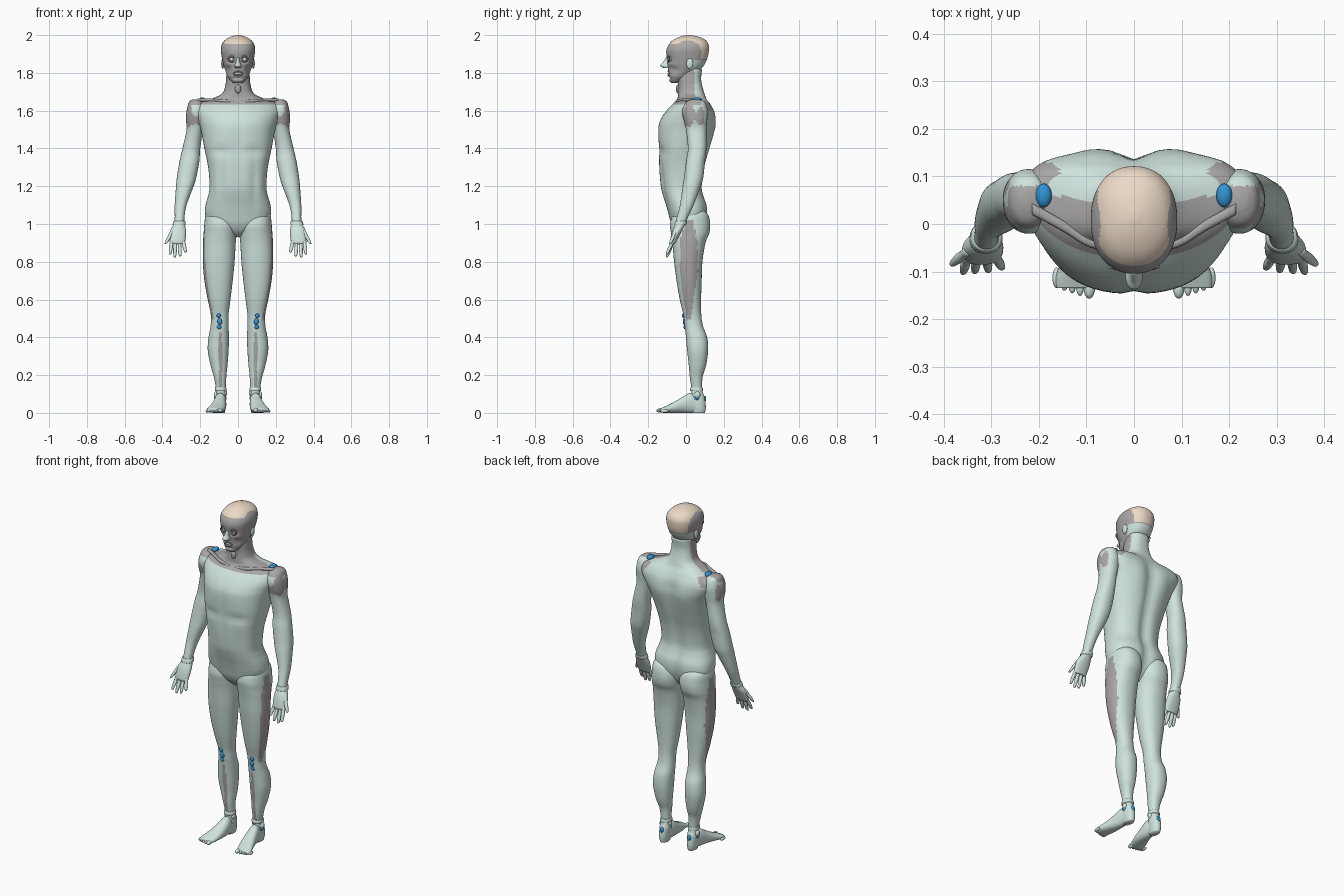
import bpy, bmesh, math
from mathutils import Matrix, Vector


def material(name, rgb):
    m = bpy.data.materials.new(name)
    m.diffuse_color = (*rgb, 1)
    return m


PALE = material("pale_tissue", (0.63, 0.77, 0.73))
GREY = material("grey_tissue", (0.40, 0.38, 0.38))
BEIGE = material("scalp_beige", (0.84, 0.70, 0.57))
BLUE = material("bursa_blue", (0.03, 0.30, 0.65))
MATS = [PALE, GREY, BEIGE, BLUE]


def finish(name, bm, mat, mirror=False, paint=None, warp=None):
    """Turn a bmesh into a smooth object; paint(c) picks a material per face."""
    if warp:
        for v in bm.verts:
            v.co = warp(v.co.copy())
    bmesh.ops.recalc_face_normals(bm, faces=bm.faces)
    used = [mat]
    for f in bm.faces:
        f.smooth = True
        m = paint(f.calc_center_median()) if paint else mat
        if m not in used:
            used.append(m)
        f.material_index = used.index(m)
    me = bpy.data.meshes.new(name)
    bm.to_mesh(me)
    bm.free()
    for m in used:
        me.materials.append(m)
    ob = bpy.data.objects.new(name, me)
    bpy.context.collection.objects.link(ob)
    if mirror:
        ob.modifiers.new("mirror", "MIRROR").use_mirror_merge = False
    return ob


def spline(rows, steps):
    out = []
    for i in range(len(rows) - 1):
        p0, p1, p2, p3 = (rows[max(0, min(len(rows) - 1, i + k))] for k in (-1, 0, 1, 2))
        for s in range(steps):
            t = s / steps
            out.append([0.5 * (2*b + (c - a)*t + (2*a - 5*b + 4*c - d)*t*t + (3*b - a - 3*c + d)*t**3)
                        for a, b, c, d in zip(p0, p1, p2, p3)])
    return out + [list(rows[-1])]


def loft(name, rows, mat, axis="z", n=40, steps=5, power=2.2, **kw):
    """Rings given as (station, a0, a1, b0, b1): rounded section inside those bounds."""
    bm = bmesh.new()
    rings = []
    for t, a0, a1, b0, b1 in spline(rows, steps):
        ring = []
        for k in range(n):
            ang = 2 * math.pi * k / n
            c, s = math.cos(ang), math.sin(ang)
            a = (a0 + a1)/2 + (a1 - a0)/2 * math.copysign(abs(c)**(2/power), c)
            b = (b0 + b1)/2 + (b1 - b0)/2 * math.copysign(abs(s)**(2/power), s)
            ring.append(bm.verts.new((a, b, t) if axis == "z" else (a, t, b)))
        rings.append(ring)
    for r, q in zip(rings, rings[1:]):
        for k in range(n):
            bm.faces.new((r[k], r[(k+1) % n], q[(k+1) % n], q[k]))
    bm.faces.new(rings[0])
    bm.faces.new(rings[-1])
    return finish(name, bm, mat, **kw)


def blob(name, loc, size, mat, mirror=True):
    bm = bmesh.new()
    bmesh.ops.create_uvsphere(bm, u_segments=20, v_segments=12, radius=1,
                              matrix=Matrix.Translation(loc) @ Matrix.Diagonal((*size, 1)))
    return finish(name, bm, mat, mirror)


def centred(rows):
    return [(z, -w, w, y0, y1) for z, w, y0, y1 in rows]


def bell(v, centre, radius):
    return math.exp(-((v - centre) / radius)**2)


# Torso and neck: spine groove, chest cleft, belly wall and swept-back shoulders
def torso_warp(c):
    x, y, z = c
    sweep = max(0, min(1, (z - 1.4) / 0.15)) * max(0, min(1, (1.68 - z) / 0.03))
    c.y += 0.75 * x * x * sweep
    if y > 0.03:
        c.y -= 0.017 * bell(x, 0, 0.03) * max(0, min(1, (1.66 - z) / 0.1))
        c.y += 0.006 * bell(abs(x), 0.085, 0.04) * bell(z, 1.53, 0.1)
    elif y < -0.05:
        c.y += 0.007 * bell(x, 0, 0.015) * bell(z, 1.42, 0.2)
        c.y += 0.010 * bell(z, 1.385, 0.02) * bell(abs(x), 0.09, 0.06)
        c.y += 0.008 * bell(abs(x), 0.085, 0.02) * bell(z, 1.22, 0.12)
    return c


def torso_paint(c):
    if c.z > 1.635 and c.y < 0.035 + 0.15 * abs(c.x):
        return GREY
    if bell(abs(c.x), 0.19, 0.035) * bell(c.y, 0.105, 0.03) * bell(c.z, 1.63, 0.05) > 0.4:
        return GREY
    return PALE


loft("torso", centred([
    (0.93, .02, -.02, .05), (0.96, .07, -.055, .08), (1.0, .15, -.078, .10), (1.05, .174, -.092, .113),
    (1.1, .172, -.106, .112), (1.15, .158, -.122, .095), (1.2, .15, -.134, .087), (1.3, .158, -.142, .10),
    (1.4, .178, -.144, .127), (1.5, .197, -.147, .15), (1.55, .214, -.137, .152), (1.6, .23, -.105, .143),
    (1.64, .212, -.066, .122), (1.663, .14, -.046, .107), (1.69, .085, -.043, .098), (1.73, .068, -.042, .086),
    (1.77, .063, -.045, .08), (1.82, .06, -.04, .085)]), PALE, n=72, power=2.5,
    paint=torso_paint, warp=torso_warp)


# Arms down to the palm, with grey patches over the shoulder cap
def arm_paint(c):
    front = ((c.y - 0.015)/0.032)**2 + ((c.z - 1.575)/0.06)**2 < 1
    side = ((c.y - 0.075)/0.022)**2 + ((c.z - 1.57)/0.05)**2 < 1 and c.x > 0.22
    return GREY if front or side or (c.z > 1.63 and c.y < 0.08) else PALE


loft("arm", [
    (1.66, .20, .24, .03, .07), (1.645, .185, .26, .0, .1), (1.6, .17, .272, -.02, .115),
    (1.55, .172, .276, -.012, .112), (1.5, .185, .272, .0, .108), (1.4, .2, .294, .01, .108),
    (1.33, .205, .31, .0, .1), (1.25, .22, .323, -.01, .092), (1.2, .235, .328, -.018, .078),
    (1.1, .272, .335, -.032, .04), (1.03, .284, .335, -.05, .008), (1.0, .282, .34, -.056, -.004),
    (0.96, .275, .36, -.073, -.024), (0.91, .279, .362, -.085, -.05), (0.895, .285, .357, -.083, -.058)],
    PALE, mirror=True, paint=arm_paint)

# Wrist band and digits: root and tip of each
loft("wrist_band", [(1.015, .280, .342, -.056, .006), (1.005, .277, .345, -.06, .004),
                    (0.995, .277, .346, -.062, .0)], PALE, mirror=True)
DIGITS = [((.35, -.068, .915), (.360, -.103, .838)), ((.331, -.068, .912), (.335, -.101, .823)),
          ((.311, -.068, .912), (.306, -.099, .828)), ((.291, -.068, .915), (.277, -.093, .848)),
          ((.348, -.055, .965), (.384, -.085, .893))]
for i, (a, b) in enumerate(DIGITS):
    rows = []
    for t, r in ((0, .010), (.35, .0092), (.5, .0102), (.8, .0085), (.95, .006), (1, .002)):
        p = Vector(a).lerp(Vector(b), t)
        rows.append((p.z, p.x - r, p.x + r, p.y - r, p.y + r))
    loft("thumb" if i == 4 else f"finger_{i + 1}", rows, PALE, n=14, steps=3, mirror=True)


# Legs with buttocks; grey outer thigh band and shin strip
def leg_paint(c):
    if 0.5 < c.z < 1.02 and c.x > 0.1:
        half = 0.012 + 0.035 * min(1, (c.z - 0.5) / 0.25) * min(1, (1.03 - c.z) / 0.12)
        if abs(c.y - 0.015) < half:
            return GREY
    if 0.13 < c.z < 0.43 and abs(c.x - 0.093) < 0.009 and c.y < 0.05:
        return GREY
    return PALE


loft("leg", [
    (1.08, .06, .14, .0, .085), (1.05, .02, .17, -.065, .117), (1.0, .004, .178, -.084, .128),
    (.95, .006, .182, -.079, .123), (.9, .012, .185, -.072, .103), (.8, .018, .186, -.063, .087),
    (.7, .028, .178, -.05, .083), (.6, .04, .16, -.033, .08), (.52, .05, .144, -.014, .081),
    (.46, .05, .145, -.007, .09), (.4, .048, .156, .0, .112), (.33, .05, .16, .006, .117),
    (.25, .056, .145, .015, .106), (.19, .062, .128, .02, .088), (.12, .065, .116, .03, .086),
    (.08, .062, .119, .028, .1), (.03, .065, .118, .025, .105), (.0, .07, .112, .03, .1)],
    PALE, mirror=True, n=48, paint=leg_paint)

# Feet run along y, with toes and ankle bones
loft("foot", [(.095, .075, .11, .002, .055), (.03, .064, .122, 0, .105), (-.02, .062, .134, 0, .083),
              (-.07, .066, .15, 0, .054), (-.11, .076, .164, 0, .035), (-.135, .082, .163, .002, .024)],
     PALE, axis="y", n=32, mirror=True)
for i in range(5):
    r = 0.012 if i == 0 else 0.0085
    blob(f"toe_{i + 1}", (.094 + .0165 * i + (.003 if i else 0), -.135 + .0055 * i, r + .001),
         (r, .022, r), PALE)
blob("inner_ankle", (.068, .055, .105), (.011, .016, .018), PALE)
blob("outer_ankle", (.117, .06, .095), (.011, .016, .018), PALE)
loft("ankle_band", [(.135, .063, .12, .024, .088), (.125, .060, .122, .021, .09),
                    (.115, .061, .121, .022, .091)], PALE, mirror=True)


# Head: scalp cap, grey temples and face, pale nape
def head_warp(c):
    if c.y < -0.03:
        c.y += 0.020 * bell(abs(c.x), 0.034, 0.014) * bell(c.z, 1.872, 0.014)
        c.y += 0.012 * bell(abs(c.x), 0.055, 0.016) * bell(c.z, 1.815, 0.02)
        c.y -= 0.005 * bell(abs(c.x), 0.05, 0.02) * bell(c.z, 1.845, 0.01)
        c.y += 0.007 * bell(c.x, 0, 0.03) * bell(c.z, 1.772, 0.006)
    return c


def head_paint(c):
    temple = abs(c.x) > 0.04 and ((c.y - 0.01)/0.072)**2 + ((c.z - 1.905)/0.068)**2 < 1
    if not temple and (c.z > 1.955 or (c.y > 0.07 and c.z > 1.875)):
        return BEIGE
    return PALE if c.y > 0.025 and c.z < 1.87 else GREY


loft("head", centred([
    (1.746, .022, -.078, -.045), (1.757, .036, -.088, -.01), (1.78, .054, -.092, .025),
    (1.81, .066, -.094, .065), (1.84, .076, -.097, .095), (1.88, .085, -.102, .114),
    (1.92, .091, -.104, .121), (1.95, .086, -.091, .119), (1.975, .068, -.066, .102),
    (1.992, .038, -.03, .065), (2.0, .008, .005, .025)]), GREY, n=72, steps=7,
    paint=head_paint, warp=head_warp)
loft("nose", centred([(1.882, .006, -.106, -.08), (1.855, .011, -.124, -.08),
                      (1.838, .018, -.138, -.08), (1.825, .014, -.117, -.08)]), PALE, n=20)


# Muscle rings round eyes and mouth
def ring(name, loc, rx, rz, r, mirror):
    bm = bmesh.new()
    loops = [[bm.verts.new((loc[0] + (rx + r*math.cos(b))*math.cos(a),
                            loc[1] + r*math.sin(b) + 0.25 * abs(math.cos(a)) * rx,
                            loc[2] + (rz + r*math.cos(b))*math.sin(a)))
              for b in (2*math.pi*j/8 for j in range(8))]
             for a in (2*math.pi*i/28 for i in range(28))]
    for i in range(28):
        p, q = loops[i], loops[(i + 1) % 28]
        for j in range(8):
            bm.faces.new((p[j], q[j], q[(j+1) % 8], p[(j+1) % 8]))
    finish(name, bm, GREY, mirror)


ring("eye_ring", (.034, -.094, 1.872), .017, .013, .004, True)
ring("mouth_ring", (0, -.094, 1.797), .022, .011, .004, False)
blob("eyeball", (.034, -.078, 1.872), (.012, .012, .012), PALE)
blob("teeth", (0, -.085, 1.797), (.02, .012, .008), PALE, False)
blob("ear", (.081, .02, 1.85), (.008, .018, .028), PALE)
blob("larynx", (0, -.042, 1.715), (.016, .012, .024), GREY, False)
loft("collar_bone", [(.02, -.058, -.034, 1.636, 1.654), (.09, -.05, -.028, 1.643, 1.661),
                     (.15, -.015, .008, 1.648, 1.664), (.215, .02, .045, 1.648, 1.664)],
     GREY, n=16, mirror=True, warp=lambda c: Vector((c.z, c.x, c.y)))

# Blue cushions at shoulders, knees and heels
for name, loc, size in [
        ("shoulder_bursa", (.19, .06, 1.657), (.017, .025, .013)),
        ("upper_knee_bursa", (.102, -.013, .515), (.011, .009, .012)),
        ("middle_knee_bursa", (.097, -.008, .484), (.013, .009, .018)),
        ("lower_knee_bursa", (.1, -.004, .455), (.012, .009, .012)),
        ("heel_bursa", (.09, .098, .075), (.012, .009, .016)),
        ("ankle_bursa", (.118, .058, .08), (.008, .012, .012))]:
    blob(name, loc, size, BLUE)
